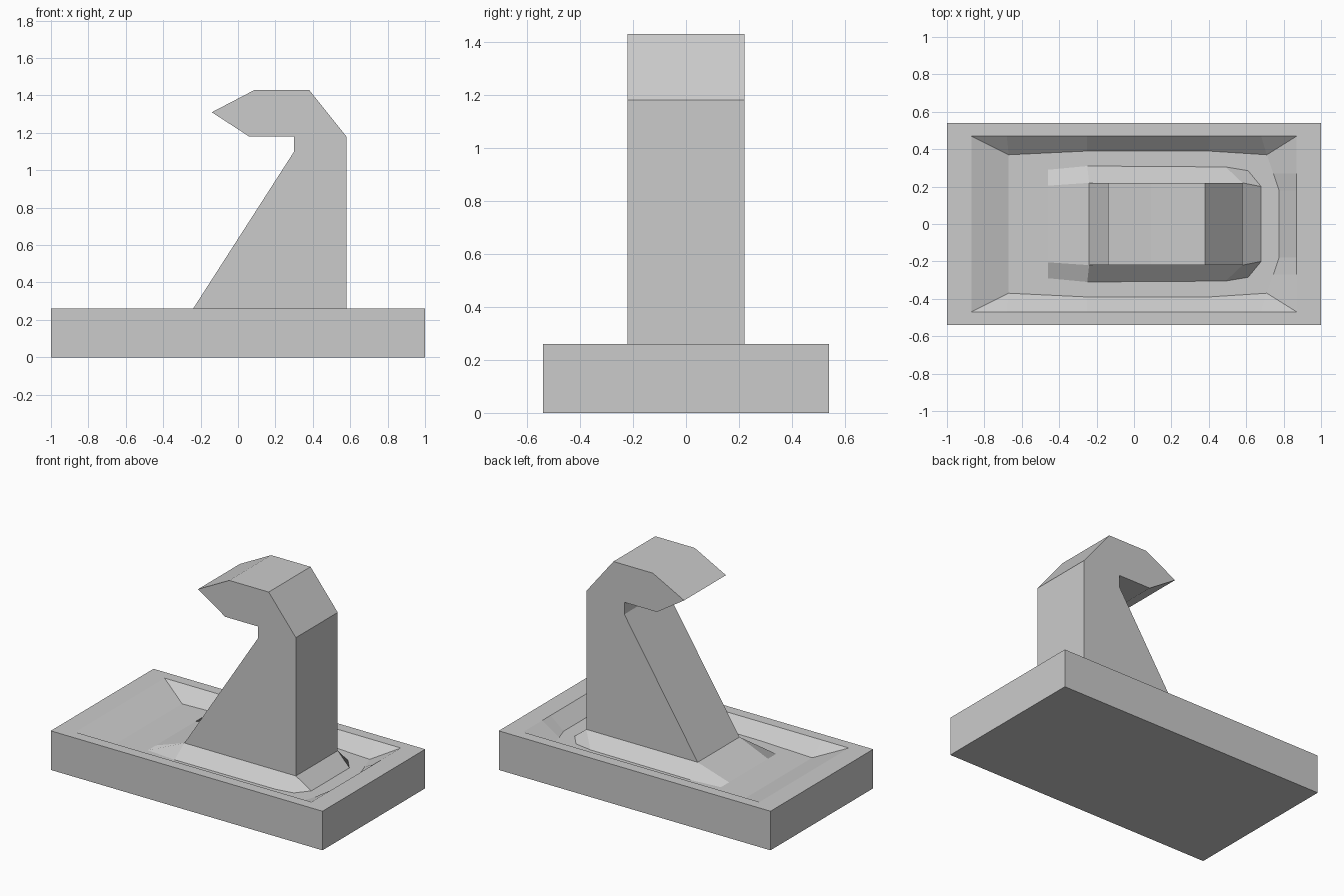
import bpy, bmesh

if "Cube" in bpy.data.objects:
    bpy.data.objects.remove(bpy.data.objects["Cube"])

TOP, FLOOR = 0.26, 0.18


def finish(name, bm):
    bmesh.ops.recalc_face_normals(bm, faces=bm.faces)
    mesh = bpy.data.meshes.new(name)
    bm.to_mesh(mesh)
    bm.free()
    obj = bpy.data.objects.new(name, mesh)
    bpy.context.collection.objects.link(obj)
    return obj


def mirrored(half):
    # front half (y < 0) running west to east, then the back half returning
    return half + [(x, -y) for x, y in reversed(half)]


def ring(bm, pts, z):
    return [bm.verts.new((x, y, z)) for x, y in pts]


def loop_edges(bm, vs):
    return [bm.edges.get((a, b)) or bm.edges.new((a, b))
            for a, b in zip(vs, vs[1:] + vs[:1])]


def fill_between(bm, outer, inner):
    bmesh.ops.triangle_fill(bm, use_beauty=True, use_dissolve=False, normal=(0, 0, 1),
                            edges=loop_edges(bm, outer) + loop_edges(bm, inner))


# Base slab with a sunken moat
bm = bmesh.new()
slab = mirrored([(-1, -0.54), (1, -0.54)])
bottom, top = ring(bm, slab, 0), ring(bm, slab, TOP)
bm.faces.new(bottom)
for i in range(4):
    j = (i + 1) % 4
    bm.faces.new((bottom[i], bottom[j], top[j], top[i]))

# Rim of the moat; entries 1 and 6 are the outer corners
rim = ring(bm, mirrored([(-0.87, -0.37), (-0.87, -0.47), (-0.68, -0.47), (-0.25, -0.47),
                         (0.40, -0.47), (0.68, -0.47), (0.87, -0.47), (0.87, -0.27),
                         (0.87, -0.18)]), TOP)
bed = ring(bm, mirrored([(-0.67, -0.37), (-0.25, -0.39), (0.40, -0.39), (0.71, -0.37),
                         (0.745, -0.27), (0.775, -0.18)]), FLOOR)
# Which bed point each rim point drops to
half = [0, 0, 0, 1, 2, 3, 3, 4, 5]
drop = half + [11 - k for k in reversed(half)]
n = len(rim)
for i in range(n):
    j = (i + 1) % n
    quad = [rim[i], rim[j], bed[drop[j]]]
    if drop[i] != drop[j]:
        quad.append(bed[drop[i]])
    bm.faces.new(quad)
fill_between(bm, top, rim)

# Sloping skirt around the hook's foot
foot = ring(bm, mirrored([(-0.24, -0.22), (0.58, -0.22)]), TOP)
skirt = ring(bm, mirrored([(-0.46, -0.205), (-0.46, -0.29), (-0.25, -0.31), (0.49, -0.305),
                           (0.61, -0.285), (0.68, -0.20)]), FLOOR)
for c in range(4):
    a, b, d = skirt[3 * c:3 * c + 3]
    bm.faces.new((foot[c], a, b, d))
    bm.faces.new((foot[c], d, skirt[(3 * c + 3) % 12], foot[(c + 1) % 4]))
fill_between(bm, bed, skirt)
finish("base_tray", bm)

# Hook: side profile extruded across y, open where it joins the base
profile = [(-0.24, 0.26), (0.58, 0.26), (0.58, 1.18), (0.38, 1.43), (0.09, 1.43),
           (-0.14, 1.31), (0.06, 1.18), (0.30, 1.18), (0.30, 1.10)]
bm = bmesh.new()
face = bm.faces.new([bm.verts.new((x, -0.22, z)) for x, z in profile])
ext = bmesh.ops.extrude_face_region(bm, geom=[face], use_keep_orig=True)
bmesh.ops.translate(bm, vec=(0, 0.44, 0),
                    verts=[v for v in ext["geom"] if isinstance(v, bmesh.types.BMVert)])
bmesh.ops.recalc_face_normals(bm, faces=bm.faces)
under = [f for f in bm.faces if all(abs(v.co.z - TOP) < 1e-4 for v in f.verts)]
bmesh.ops.delete(bm, geom=under, context='FACES_ONLY')
finish("hook", bm)
